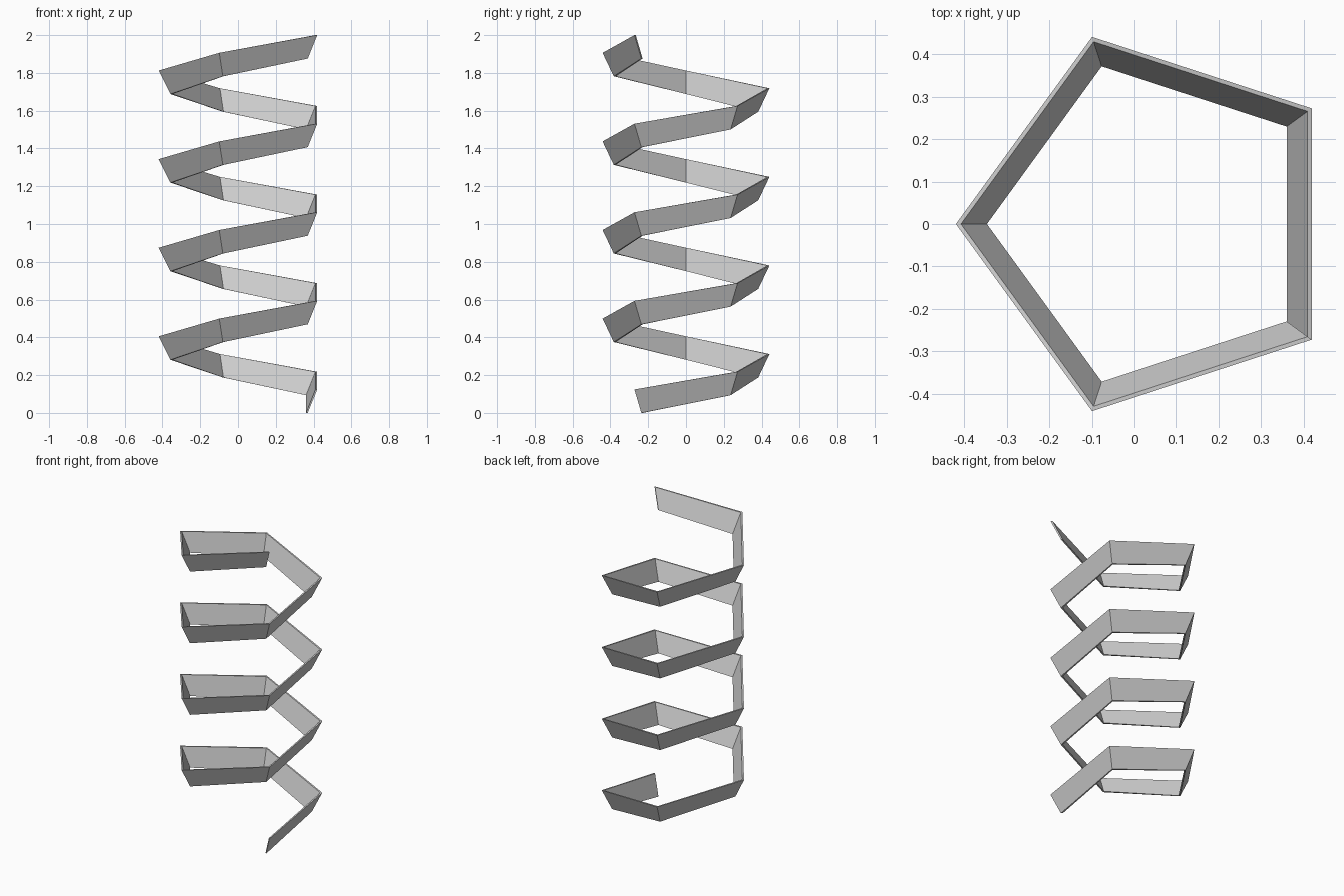
import bpy, bmesh
from math import cos, sin, radians

if "Cube" in bpy.data.objects:
    bpy.data.objects.remove(bpy.data.objects["Cube"])

TURNS, SIDES = 4, 5
HEIGHT = 0.124                       # height of the ribbon
RISE = (2 - HEIGHT) / (TURNS * SIDES)
CENTRE_X = 0.044                     # the pentagon's axis, so its bounds are centred

# Slanted thin cross-section (radius, z): outer bottom, outer top, inner top, inner bottom
PROFILE = [(0.402, 0), (0.464, HEIGHT), (0.452, HEIGHT), (0.391, 0)]

bm = bmesh.new()

# One ring of the profile at each pentagon corner, climbing as it turns
rings = []
for i in range(TURNS * SIDES + 1):
    a = radians(-36 + i * 360 / SIDES)
    rings.append([bm.verts.new((CENTRE_X + r * cos(a), r * sin(a), z + i * RISE))
                  for r, z in PROFILE])

# Walls between neighbouring rings
for lower, upper in zip(rings, rings[1:]):
    for k in range(4):
        n = (k + 1) % 4
        bm.faces.new((lower[k], upper[k], upper[n], lower[n]))

# End caps
bm.faces.new(rings[0])
bm.faces.new(rings[-1][::-1])
bmesh.ops.recalc_face_normals(bm, faces=bm.faces)

mesh = bpy.data.meshes.new("spiral_ribbon")
bm.to_mesh(mesh)
bm.free()
bpy.context.collection.objects.link(bpy.data.objects.new("spiral_ribbon", mesh))
